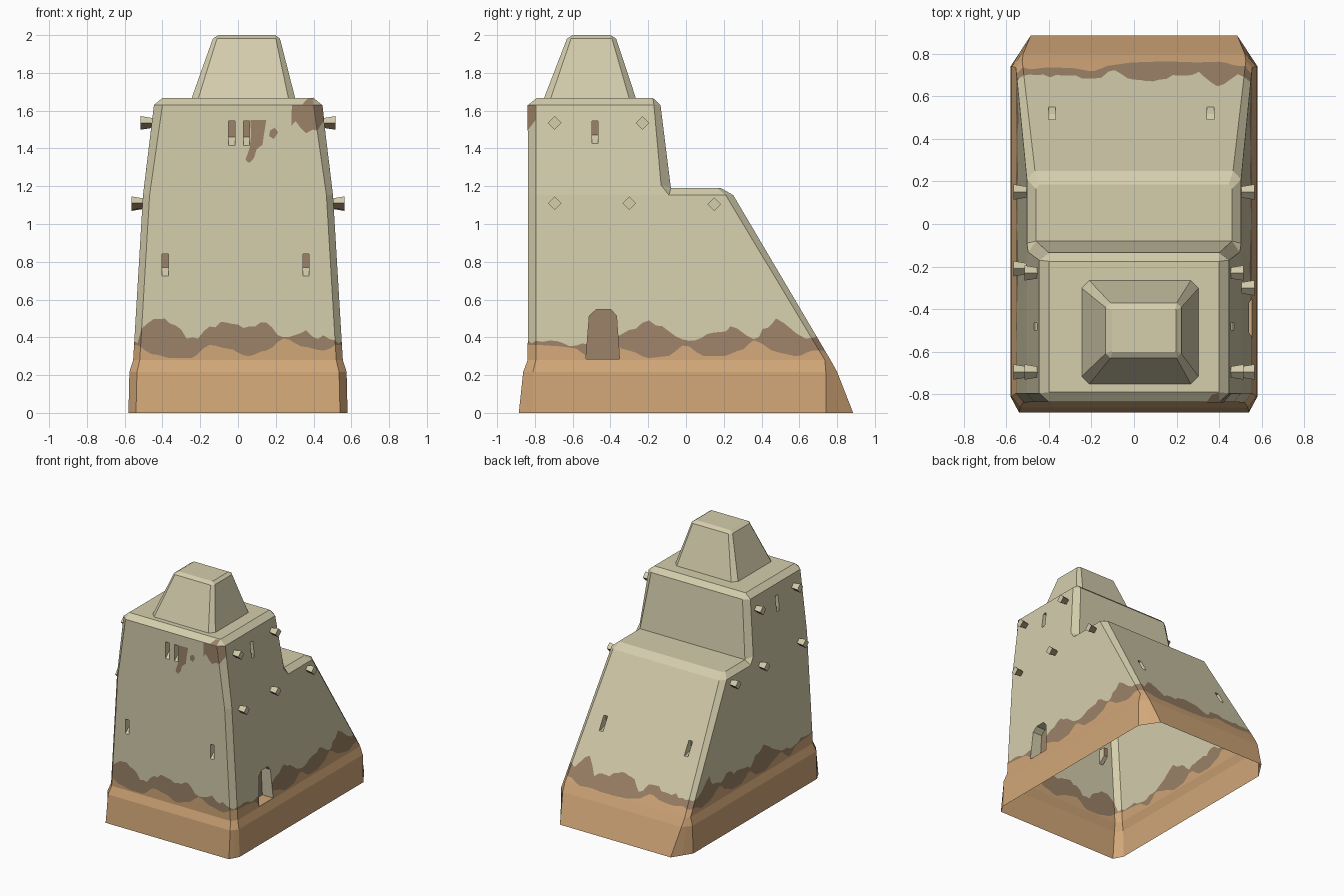
import bpy, bmesh, random
from mathutils import Vector as V

if "Cube" in bpy.data.objects:
    bpy.data.objects.remove(bpy.data.objects["Cube"])

random.seed(4)
CREAM, ORANGE, BROWN = 0, 1, 2
MATS = []
for name, col in (("cream plaster", (.66, .61, .415)), ("orange clay", (.64, .385, .188)),
                  ("brown worn clay", (.332, .223, .138))):
    m = bpy.data.materials.new(name)
    m.diffuse_color = (*col, 1)
    m.use_nodes = True
    m.node_tree.nodes["Principled BSDF"].inputs["Base Color"].default_value = m.diffuse_color
    MATS.append(m)


def finish(bm, name):
    me = bpy.data.meshes.new(name)
    bm.to_mesh(me)
    bm.free()
    for m in MATS:
        me.materials.append(m)
    ob = bpy.data.objects.new(name, me)
    bpy.context.collection.objects.link(ob)
    return ob


def face(bm, verts, mat=CREAM):
    f = bm.faces.new(verts)
    f.material_index = mat
    return f


def prism(bm, a, b, side_mats, end_a=CREAM, end_b=CREAM):
    """Solid between two matching outlines."""
    va, vb = [bm.verts.new(p) for p in a], [bm.verts.new(p) for p in b]
    n = len(a)
    faces = [face(bm, va[::-1], end_a), face(bm, vb, end_b)]
    for i in range(n):
        j = (i + 1) % n
        faces.append(face(bm, (va[i], va[j], vb[j], vb[i]), side_mats[i]))
    bmesh.ops.recalc_face_normals(bm, faces=faces)
    return faces


# ---- worn edge heights: (orange top, brown top), evenly spaced along each wall
FRONT = (-.55, .55, [.36, .31, .29, .29, .36, .34, .30, .33, .395, .35, .33, .36],
         [.44, .51, .48, .385, .45, .48, .46, .47, .405, .43, .40, .37])
SIDE = (-.8, .7, [.36, .355, .345, .29, .36, .33, .29, .30, .36, .30, .30, .33, .385, .32, .30, .33],
        [.37, .375, .365, .35, .38, .43, .485, .44, .39, .40, .42, .46, .40, .44, .495, .39])
BACK = (-.5, .5, [.345, .33, .335, .36, .31, .29, .285, .285, .29, .285, .32],
        [.395, .395, .395, .435, .36, .43, .43, .395, .375, .48, .395])


def wear(table, p):
    lo, hi, low, high = table
    u = (p - lo) / (hi - lo) * (len(low) - 1)
    u = max(0, min(len(low) - 1.001, u))
    i, f = int(u), u % 1
    f = f * f * (3 - 2 * f)
    a = low[i] * (1 - f) + low[i + 1] * f
    b = high[i] * (1 - f) + high[i + 1] * f + random.uniform(-.014, .014)
    return a, max(b, a + .006)


# ---- body: chamfered rings with many columns so that the worn edge can wave
# corners run anticlockwise from the right-hand step in the side wall
def ring(z, w, wf, f, fs, wb, b, bs, step=-.09):
    pts = [(w, step), (w, bs), (wb, b), (-wb, b), (-w, bs), (-w, step),
           (-w, fs), (-wf, f), (wf, f), (w, fs)]
    return [V((x, y, z)) for x, y in pts]


RINGS = [ring(0, .58, .54, -.885, -.81, .485, .885, .74),
         ring(.217, .575, .535, -.862, -.81, .52, .80, .74),
         ring(.28, .555, .52, -.838, -.795, .525, .765, .735),
         ring(1.153, .503, .468, -.836, -.795, .465, .25, .21)]
SEGS = [(22, SIDE, 1), (2, SIDE, 1), (34, BACK, 0), (2, SIDE, 1), (22, SIDE, 1),
        (20, SIDE, 1), (2, SIDE, 1), (34, FRONT, 0), (2, SIDE, 1), (20, SIDE, 1)]

bm = bmesh.new()
rows = [[] for _ in range(6)]
idx = []
for k, (n, table, axis) in enumerate(SEGS):
    idx.append(len(rows[0]))
    for i in range(n):
        p = [r[k].lerp(r[(k + 1) % 10], i / n) for r in RINGS]
        wave = [p[2].lerp(p[3], (h - .28) / .873) for h in wear(table, p[2][axis])]
        for row, co in zip(rows, p[:3] + wave + p[3:]):
            row.append(bm.verts.new(co))
N = len(rows[0])
for r, mat in enumerate((ORANGE, ORANGE, ORANGE, BROWN, CREAM)):
    for i in range(N):
        j = (i + 1) % N
        face(bm, (rows[r][i], rows[r][j], rows[r + 1][j], rows[r + 1][i]), mat)
face(bm, rows[0][::-1], ORANGE)      # temporary floor, removed after cutting

# rear terrace and upper tower
idx.append(N)
top = rows[5] + [rows[5][0]]


def run(k):
    return top[idx[k]:idx[k + 1] + 1]


def add(*pts):
    return [bm.verts.new(p) for p in pts]


t = add(*[(x, y, 1.19) for x, y in ((.46, -.08), (.46, .165), (.445, .185),
                                    (-.445, .185), (-.46, .165), (-.46, -.08))])
sr, sl = add((.4966, -.132, 1.206), (-.4966, -.132, 1.206))
q = add(*[(x, y, 1.63) for x, y in ((.445, -.17), (.40, -.135), (-.40, -.135), (-.445, -.17),
                                    (-.445, -.795), (-.40, -.836), (.40, -.836), (.445, -.795))])
c = add(*[(x, y, 1.667) for x, y in ((.40, -.175), (-.40, -.175), (-.40, -.79), (.40, -.79))])
for k in range(5):
    face(bm, run(k) + [t[k + 1], t[k]])
face(bm, t)
face(bm, run(5) + [q[4], q[3], sl])
face(bm, run(9) + [sr, q[0], q[7]])
for k in (6, 7, 8):
    face(bm, run(k) + [q[k - 1], q[k - 2]])
for vs in ((top[0], t[0], sr), (t[5], top[idx[5]], sl), (sr, t[0], q[1], q[0]),
           (t[0], t[5], q[2], q[1]), (t[5], sl, q[3], q[2])):
    face(bm, vs)
for i in range(4):                   # bevelled tower rim
    a, b, d = q[2 * i], q[2 * i + 1], q[(2 * i + 2) % 8]
    face(bm, (a, b, c[i]))
    face(bm, (b, d, c[(i + 1) % 4], c[i]))
face(bm, c)
body = finish(bm, "tower_body")

# ---- cutters: window slits with sloping sills, and the doorway
bm = bmesh.new()


def slit(origin, inward, z0, z1, sill=.045, width=.033):
    o, d = V((*origin, 0)), V((*inward, 0))
    side = V((-d.y, d.x, 0)) * width / 2
    prof = [(-.07, z0), (0, z0), (.055, z0 + sill), (.055, z1), (-.07, z1)]
    pts = [o + d * u + V((0, 0, z)) for u, z in prof]
    prism(bm, [p - side for p in pts], [p + side for p in pts],
          (CREAM, CREAM, BROWN, CREAM, CREAM))


for x in (-.033, .045):
    slit((x, -.836), (0, 1), 1.415, 1.545)
for x in (-.385, .36):
    slit((x, -.836), (0, 1), .725, .84)
    slit((x, .517), (0, -1), .645, .745, .02)
for s in (1, -1):
    slit((.465 * s, -.482), (-s, 0), 1.425, 1.545)
door = [(-.53, .285), (-.352, .285), (-.368, .513), (-.397, .547), (-.476, .547), (-.512, .513)]
prism(bm, [(.64, y, z) for y, z in door], [(.46, y, z) for y, z in door],
      (ORANGE, CREAM, CREAM, CREAM, CREAM, CREAM), CREAM, BROWN)
cutter = finish(bm, "opening_cutter")
cutter.hide_render = True

mod = body.modifiers.new("openings", 'BOOLEAN')
mod.operation, mod.solver, mod.object = 'DIFFERENCE', 'EXACT', cutter
bpy.context.view_layer.objects.active = body
bpy.ops.object.modifier_apply(modifier=mod.name)
bpy.data.objects.remove(cutter)
bm = bmesh.new()
bm.from_mesh(body.data)              # the shell is open underneath
bmesh.ops.delete(bm, geom=[f for f in bm.faces if all(v.co.z < 1e-4 for v in f.verts)],
                 context='FACES_ONLY')
bm.to_mesh(body.data)
bm.free()

# ---- roof block: chamfered frustum
bm = bmesh.new()
prev = None
for z, x0, x1, y0, y1, ch in ((1.665, -.246, .303, -.752, -.265, .036),
                              (1.982, -.133, .222, -.63, -.37, .022),
                              (2, -.103, .197, -.60, -.40, .003)):
    cur = [bm.verts.new((x, y, z)) for x, y in (
        (x1, y0 + ch), (x1, y1 - ch), (x1 - ch, y1), (x0 + ch, y1),
        (x0, y1 - ch), (x0, y0 + ch), (x0 + ch, y0), (x1 - ch, y0))]
    for i in range(8 if prev else 0):
        j = (i + 1) % 8
        face(bm, (prev[i], prev[j], cur[j], cur[i]))
    prev = cur
face(bm, prev)
finish(bm, "roof_block")

# ---- beam ends: flared square pegs set on edge
for s, label in ((1, "right"), (-1, "left")):
    bm = bmesh.new()
    for y, z, x0, x1 in ((-.695, 1.535, .43, .515), (-.23, 1.535, .43, .515),
                         (-.695, 1.11, .48, .565), (-.30 if s > 0 else -.21, 1.11, .48, .565),
                         (.15, 1.105, .48, .565)):
        def diamond(x, r):
            return [(s * x, y + r * a, z + r * b) for a, b in ((1, 0), (0, 1), (-1, 0), (0, -1))]
        prism(bm, diamond(x0, .022), diamond(x1, .036), (CREAM, CREAM, BROWN, BROWN))
    finish(bm, "beam_ends_" + label)

# ---- worn plaster patches near the top of the front wall
bm = bmesh.new()
F = -.836
flat = [[(.067, 1.55), (.068, 1.46), (.062, 1.405), (.04, 1.34), (.06, 1.322), (.085, 1.35),
         (.098, 1.395), (.13, 1.42), (.138, 1.48), (.15, 1.55)],
        [(.165, 1.465), (.19, 1.45), (.212, 1.485), (.195, 1.51), (.17, 1.495)],
        [(.285, 1.63), (.283, 1.52), (.305, 1.545), (.33, 1.51), (.36, 1.48), (.395, 1.50),
         (.419, 1.495), (.40, 1.63)]]
patches = [[(x, F, z) for x, z in p] for p in flat]
patches.append([(.40, F, 1.63), (.419, F, 1.495), (.454, -.795, 1.55), (.445, -.795, 1.63)])
patches.append([(.34, F, 1.63), (.40, F, 1.63), (.40, -.79, 1.667), (.365, -.80, 1.659)])
for p in patches:
    f = face(bm, [bm.verts.new(co) for co in p], BROWN)
    f.normal_update()
    n = f.normal.copy()
    for v in f.verts:
        v.co += n * .003
finish(bm, "worn_patches")
